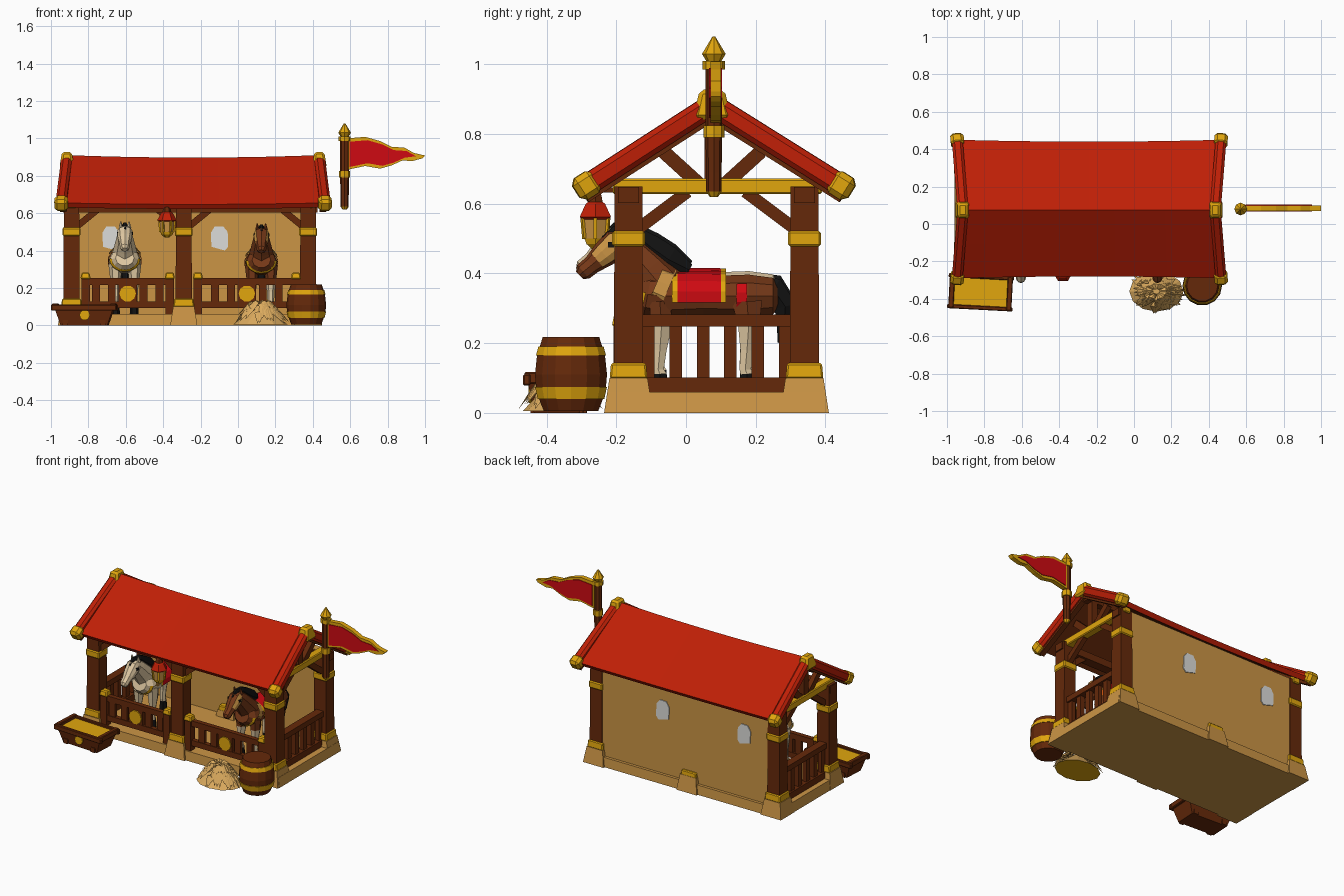
import bpy, bmesh, math, random
from mathutils import Vector, Matrix

if "Cube" in bpy.data.objects:
    bpy.data.objects.remove(bpy.data.objects["Cube"])
random.seed(4)


def material(name, r, g, b):
    m = bpy.data.materials.new(name)
    m.use_nodes = True
    m.diffuse_color = (r, g, b, 1)
    m.node_tree.nodes["Principled BSDF"].inputs["Base Color"].default_value = (r, g, b, 1)
    return m


RED = material("roof red", .52, .014, .002)
CLOTH = material("cloth red", .62, .003, .006)
GOLD = material("gold", .75, .38, .004)
TAN = material("plaster tan", .6, .3, .06)
WOOD = material("dark wood", .13, .022, .003)
COAT = material("chestnut coat", .18, .04, .009)
CREAM = material("cream coat", .74, .58, .36)
BLACK = material("black hair", .006, .006, .006)
PANE = material("window grey", .72, .72, .7)
HAY = material("hay", .7, .4, .11)


def finish(name, bm, mats, bevel=0):
    bmesh.ops.recalc_face_normals(bm, faces=bm.faces)
    me = bpy.data.meshes.new(name)
    bm.to_mesh(me)
    bm.free()
    for m in mats:
        me.materials.append(m)
    ob = bpy.data.objects.new(name, me)
    bpy.context.collection.objects.link(ob)
    if bevel:
        mod = ob.modifiers.new("bevel", "BEVEL")
        mod.width, mod.segments = bevel, 1
    return ob


def box(name, c, size, mat, taper=1, bevel=0, turn=None):
    """Box whose top is scaled by taper."""
    bm = bmesh.new()
    bmesh.ops.create_cube(bm, size=1)
    for v in bm.verts:
        k = taper if v.co.z > 0 else 1
        v.co = Vector((v.co.x * size[0] * k, v.co.y * size[1] * k, v.co.z * size[2]))
    bm.transform(Matrix.Translation(c) @ (turn or Matrix()))
    return finish(name, bm, [mat], bevel)


def beam(name, p, q, w, h, mat, bevel=0):
    p, q = Vector(p), Vector(q)
    turn = (q - p).to_track_quat('Z', 'Y').to_matrix().to_4x4()
    return box(name, (p + q) / 2, (w, h, (q - p).length), mat, 1, bevel, turn)


def loft(name, rings, mats, n=8, arc=(0, 360)):
    """Rings (x, y, z, width, depth) along a path; mats is one per segment or a single one."""
    bm, rows = bmesh.new(), []
    full = arc[1] - arc[0] == 360
    for i, (x, y, z, rx, rv) in enumerate(rings):
        a, b = rings[max(i - 1, 0)], rings[min(i + 1, len(rings) - 1)]
        t = Vector((0, b[1] - a[1], b[2] - a[2])).normalized()
        v = Vector((0, t.z, -t.y))
        row = []
        for k in range(n):
            ang = math.radians(arc[0] + (arc[1] - arc[0]) * k / (n if full else n - 1))
            row.append(bm.verts.new(Vector((x + rx * math.cos(ang), y, z)) + v * rv * math.sin(ang)))
        rows.append(row)
    slots = list(dict.fromkeys(mats))
    for i in range(len(rows) - 1):
        for k in range(n if full else n - 1):
            j = (k + 1) % n
            f = bm.faces.new((rows[i][k], rows[i][j], rows[i + 1][j], rows[i + 1][k]))
            f.material_index = slots.index(mats[min(i, len(mats) - 1)])
    if full:
        bm.faces.new(rows[0])
        bm.faces.new(rows[-1]).material_index = slots.index(mats[-1])
    return finish(name, bm, slots)


def prism(name, pts, y0, y1, mat):
    """Outline in x and z pushed through from y0 to y1."""
    bm = bmesh.new()
    f = bm.faces.new([bm.verts.new((x, y0, z)) for x, z in pts])
    ext = bmesh.ops.extrude_face_region(bm, geom=[f])["geom"]
    bmesh.ops.translate(bm, vec=(0, y1 - y0, 0), verts=[g for g in ext if isinstance(g, bmesh.types.BMVert)])
    return finish(name, bm, [mat])


def disc(name, x, z, r, y0, y1, mat):
    prism(name, [(x + r * math.cos(a * math.pi / 5), z + r * math.sin(a * math.pi / 5)) for a in range(10)], y0, y1, mat)


LEFT, MID, RIGHT, FRONT, BACK, RIDGE = -.89, -.29, .375, -.165, .34, .075
XC = -.24

# Foundation and posts
box("foundation", (-.255, .088, .03), (1.41, .62, .06), TAN, .985)
for x in (LEFT, MID, RIGHT):
    for y in (FRONT, BACK):
        hidden = x == MID and y == BACK
        box("footing", (x, y, .05), (.145, .14, .1), TAN, .78)
        box("footing_cap", (x, y, .12 if not hidden else .105), (.11, .108, .045), GOLD, .93, .005)
        if not hidden:
            box("post", (x, y, .38), (.088, .085, .54), WOOD, .93)
            box("post_band", (x, y, .5), (.096, .094, .045), GOLD, 1, .006)

# Back wall with windows
box("back_wall", (-.257, .35, .35), (1.19, .05, .6), TAN)
for x in (-.68, -.1):
    prism("window", [(x - .042, .42), (x + .03, .4), (x + .047, .42), (x + .045, .5),
                     (x + .02, .53), (x - .025, .528), (x - .045, .495)], .32, .38, PANE)

# Upper beams, braces and gable trusses
for y in (FRONT, BACK):
    box("top_beam", (XC - .015, y, .625), (1.36, .06, .045), WOOD)
for x, s in ((LEFT, 1), (MID, -1), (MID, 1), (RIGHT, -1)):
    beam("front_brace", (x + s * .03, FRONT, .53), (x + s * .14, FRONT, .62), .03, .035, WOOD)
for x in (LEFT, RIGHT):
    box("tie_beam", (x, .09, .65), (.05, .6, .045), GOLD, 1, .005)
    box("king_post", (x, RIDGE, .76), (.04, .045, .2), WOOD)
    for y, s in ((FRONT, 1), (BACK, -1)):
        beam("side_brace", (x, y + s * .03, .53), (x, y + s * .17, .635), .03, .035, WOOD)
        beam("gable_brace", (x, RIDGE - s * .03, .65), (x, RIDGE - s * .14, .75), .03, .04, WOOD)
box("ridge_beam", (XC, RIDGE, .845), (1.34, .04, .05), WOOD)

# Sagging roof slopes with edge poles and gold end caps
for y_eave in (-.29, .45):
    bm, cols = bmesh.new(), []
    for i in range(11):
        u = i / 5 - 1
        sag = .016 * (1 - u * u)
        cols.append([bm.verts.new((XC + u * (.7 - .03 * t), y_eave + (RIDGE - y_eave) * t
                                   - math.copysign(sag * .6 * (1 - t), y_eave), .655 + .255 * t - sag * (.5 + .3 * t)))
                     for t in (0, .5, 1)])
    for a, b in zip(cols, cols[1:]):
        for k in (0, 1):
            bm.faces.new((a[k], b[k], b[k + 1], a[k + 1]))
    slope = finish("roof_slope", bm, [RED, WOOD])
    if slope.data.polygons[0].normal.z < 0:
        slope.data.flip_normals()
    mod = slope.modifiers.new("thickness", "SOLIDIFY")
    mod.thickness, mod.offset, mod.material_offset = .03, -1, 1
    for s in (-1, 1):
        low, high = Vector((XC + s * .705, y_eave, .65)), Vector((XC + s * .675, RIDGE, .885))
        d = (high - low).normalized()
        beam("roof_edge_pole", low, high, .058, .062, RED, .014)
        beam("under_edge_rafter", low - Vector((s * .01, 0, .03)), high - Vector((s * .01, 0, .03)), .035, .035, WOOD)
        beam("eave_cap", low - d * .03, low + d * .04, .072, .072, GOLD, .016)
for s in (-1, 1):
    box("ridge_cap", (XC + s * .675, RIDGE, .885), (.08, .11, .085), GOLD, .65, .012)

# Front gates
for x0, x1 in ((-.815, -.365), (-.215, .31)):
    mid = (x0 + x1) / 2
    for x in (x0, x1):
        box("gate_post", (x, -.185, .155), (.045, .045, .2), WOOD)
        box("gate_post_cap", (x, -.185, .265), (.056, .056, .035), GOLD, .75, .006)
    for z in (.11, .235):
        box("gate_rail", (mid, -.185, z), (x1 - x0, .03, .036), WOOD)
    for k in (-2, -1, 1, 2):
        box("gate_slat", (mid + k * .085, -.185, .17), (.042, .022, .12), WOOD)
    box("gate_panel", (mid, -.185, .17), (.1, .026, .12), WOOD)
    disc("gate_emblem", mid, .17, .044, -.206, -.198, GOLD)

# Side fences
for x in (LEFT, RIGHT):
    box("side_top_rail", (x, .09, .265), (.05, .44, .035), WOOD)
    box("side_bottom_rail", (x, .09, .08), (.05, .44, .042), WOOD)
    for k in range(6):
        box("side_slat", (x, -.108 + k * .0785, .175), (.028, .036, .17), WOOD)


# Horses, facing the front
def horse(x, coat, cheek, lift):
    def part(name, pts, mats, n=8, arc=(0, 360), dx=0):
        loft(name, [(x + dx, y, z + lift, a, b) for y, z, a, b in pts], mats, n, arc)
    part("horse_body", [(.27, .335, .025, .03), (.25, .335, .06, .055), (.18, .335, .08, .065), (.05, .335, .08, .06),
                        (-.06, .335, .088, .068), (-.11, .34, .08, .065), (-.14, .35, .05, .045)], [coat], 10)
    part("horse_neck", [(-.06, .35, .075, .075), (-.11, .41, .058, .062), (-.16, .465, .043, .05), (-.2, .505, .03, .035)], [coat])
    part("horse_head", [(-.165, .505, .025, .025), (-.2, .485, .04, .045), (-.235, .455, .037, .038),
                        (-.27, .425, .028, .027), (-.295, .405, .026, .026), (-.305, .395, .015, .015)], [coat])
    part("horse_mane", [(.01, .41, .012, .02), (-.05, .44, .025, .045), (-.1, .475, .024, .042),
                        (-.15, .515, .02, .025), (-.2, .528, .014, .014), (-.235, .498, .008, .012)], [BLACK], 6)
    part("horse_tail", [(.2, .365, .025, .025), (.25, .355, .036, .042), (.285, .305, .038, .036), (.28, .24, .025, .022),
                        (.27, .2, .008, .008)], [BLACK], 6)
    part("chest_strap", [(-.115, .345, .083, .07), (-.128, .348, .071, .062)], [GOLD], 9, (180, 360))
    part("shoulder_strap", [(-.055, .345, .09, .072), (-.09, .36, .088, .07)], [TAN], 10, (-40, 220))
    part("saddle_blanket", [(.115, .335, .088, .07), (.1, .335, .089, .07), (-.025, .335, .092, .072), (-.04, .335, .092, .072)],
         [GOLD, CLOTH, GOLD], 9, (-15, 195))
    for s in (-1, 1):
        side = 90 - s * 90
        part("rump_ornament", [(.175, .335, .084, .068), (.145, .335, .084, .067)], [CLOTH], 4, (side - 38, side + 12 * s + 20))
        part("horse_cheek", [(-.185, .49, .036, .04), (-.2, .485, .042, .047), (-.235, .455, .039, .04), (-.255, .438, .034, .034)],
             [cheek], 4, (side - 48, side + 48))
        part("horse_ear", [(-.175, .51, .013, .012), (-.185, .545, .003, .003)], [coat], 5, dx=s * .022)
        box("horse_eye", (x + s * .037, -.215, .482 + lift), (.012, .018, .016), BLACK)
        for y, hip in ((-.075, .035), (.175, .05)):
            part("horse_leg", [(y, .06 - lift, .024, .026), (y, .112, .02, .022), (y - .005, .125, .018, .019), (y, .18, .02, .022),
                               (y + .005, .25, .03, .035), (y, .32, .038, hip)],
                 [BLACK, CREAM, CREAM, CREAM, coat], 6, dx=s * .05)


horse(-.605, CREAM, CREAM, .01)
horse(.125, COAT, TAN, 0)

# Hanging lantern
loft("lantern", [(-.38, -.26, z, r, r) for z, r in ((.47, .012), (.485, .03), (.5, .036), (.555, .042), (.562, .052),
     (.6, .032), (.605, .024), (.625, .02), (.64, .006))], [GOLD, GOLD, TAN, RED, RED, RED, WOOD], 6)
for k in range(6):
    a = k * math.pi / 3
    c, s = math.cos(a), math.sin(a)
    beam("lantern_bar", (-.38 + .036 * c, -.26 + .036 * s, .5), (-.38 + .042 * c, -.26 + .042 * s, .56), .01, .01, GOLD)
beam("lantern_hook", (-.38, -.26, .64), (-.33, FRONT, .64), .014, .014, WOOD)

# Barrel
loft("barrel", [(.365, -.33, z, r, r) for z, r in ((.005, .08), (.04, .094), (.04, .098), (.075, .106), (.075, .103),
     (.11, .106), (.165, .1), (.165, .103), (.19, .096), (.19, .092), (.218, .083), (.218, .07), (.205, .07))],
     [WOOD, GOLD, GOLD, GOLD, WOOD, WOOD, GOLD, GOLD, GOLD, WOOD], 14)

# Feeding trough
spin = Matrix.Rotation(math.radians(-3), 4, 'Z')
at = Vector((-.82, -.365, 0))
box("trough_body", at + Vector((0, 0, .045)), (.25, .13, .09), WOOD, 1.25, 0, spin)
box("trough_grain", at + Vector((0, 0, .094)), (.29, .15, .008), GOLD, 1, 0, spin)
for s in (-1, 1):
    box("trough_long_rim", at + spin @ Vector((0, s * .083, .095)), (.35, .022, .032), WOOD, 1, .004, spin)
    box("trough_end_rim", at + spin @ Vector((s * .155, 0, .1)), (.028, .18, .035), WOOD, 1, .004, spin)
    for t in (-1, 1):
        box("trough_foot", at + spin @ Vector((s * .1, t * .06, .015)), (.03, .03, .03), WOOD, 1, 0, spin)
disc("trough_emblem", -.82, .055, .028, -.452, -.443, GOLD)

# Hay pile: a mound with broad straw blades draped over it
bm = bmesh.new()
bmesh.ops.create_cone(bm, cap_ends=True, segments=12, radius1=.145, radius2=.02, depth=.1, matrix=Matrix.Translation((0, 0, .055)))
for f in bm.faces:
    f.material_index = int(f.calc_center_median().z < .01)
for k in range(110):
    a, t = random.uniform(0, math.tau), random.random()
    out, side = Vector((math.cos(a), math.sin(a), 0)), Vector((-math.sin(a), math.cos(a), 0))
    root = out * (.01 + .06 * t) + Vector((0, 0, .125 - .06 * t))
    tip = out * (.09 + .075 * t) + Vector((0, 0, .085 * (1 - t) + .006))
    belly = (root + tip) / 2 + Vector((0, 0, .02))
    w = side * .02
    l, r, p, q = [bm.verts.new(v) for v in (belly - w, belly + w, root, tip)]
    c = bm.verts.new(belly + Vector((0, 0, .008)))
    for pair in ((p, l), (l, q), (q, r), (r, p)):
        bm.faces.new((pair[0], pair[1], c))
bm.transform(Matrix.Translation((.12, -.36, .0)) @ Matrix.Diagonal((1, .75, 1, 1)))
finish("hay_pile", bm, [HAY, GOLD])

# Flag pole and pennant
loft("flag_pole", [(.57, .08, z, r, r) for z, r in ((.62, .012), (.635, .022), (.69, .022), (.79, .024), (.79, .03), (.825, .03),
     (.825, .024), (.985, .024), (.985, .032), (1.01, .032), (1.01, .022), (1.03, .034), (1.08, .004))],
     [GOLD, WOOD, WOOD, GOLD, GOLD, GOLD, WOOD, GOLD], 8)
top = [(.585, 1.0), (.68, 1.008), (.76, .985), (.82, .955), (.89, .95), (.94, .922), (1.0, .908)]
low = [(.985, .893), (.93, .878), (.88, .882), (.82, .855), (.76, .838), (.68, .852), (.585, .832)]
prism("pennant_border", top + low, .07, .1, GOLD)
prism("pennant_cloth", [(x + .012, z - .018) for x, z in top[:-1]] + [(x + .012, z + .015) for x, z in low[2:]], .066, .104, CLOTH)
